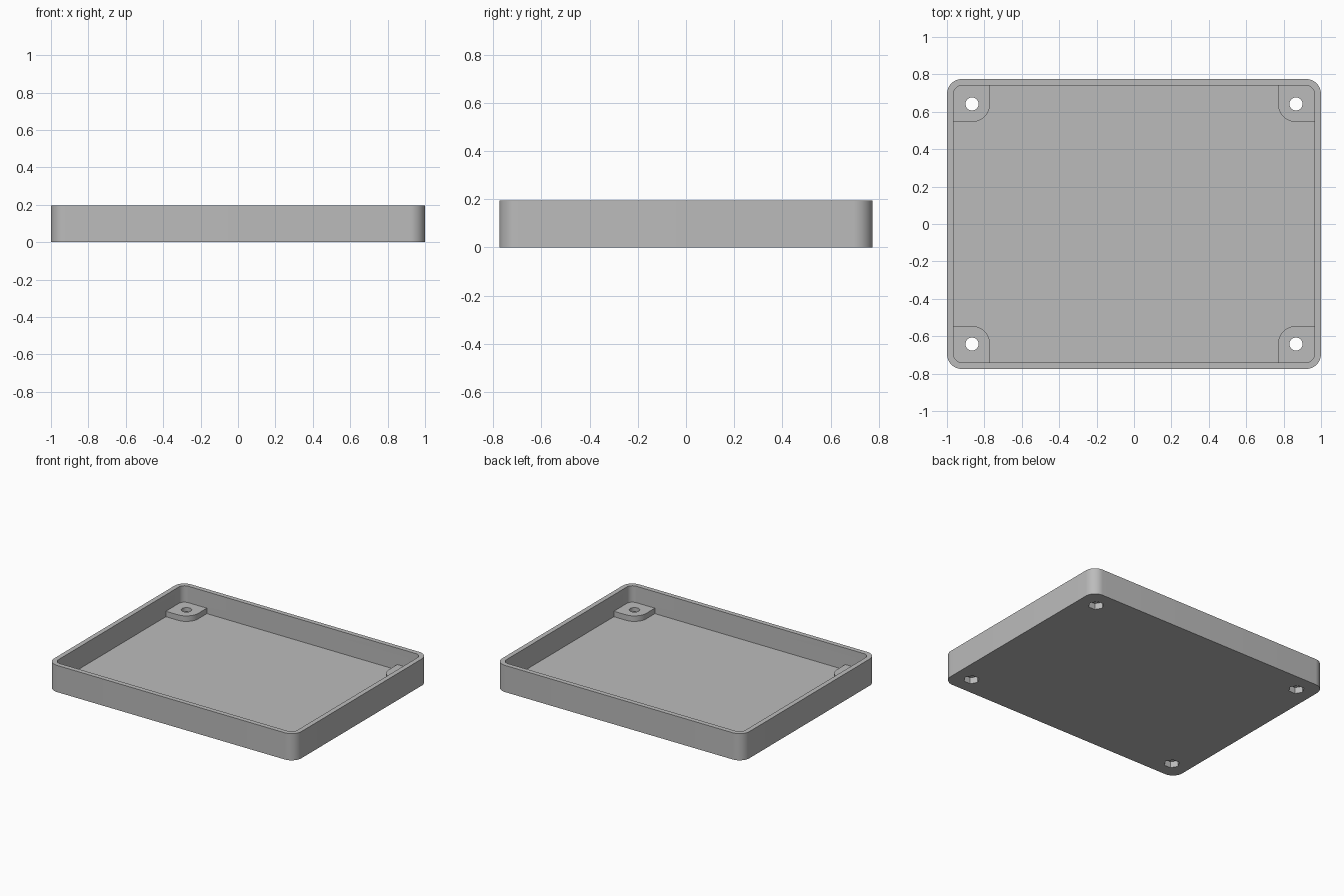
import bpy, bmesh, math
from mathutils import Matrix

cube = bpy.data.objects.get("Cube")
if cube:
    bpy.data.objects.remove(cube, do_unlink=True)

HALF_X, HALF_Y, HEIGHT = 1.0, 0.775, 0.195
WALL, FLOOR, PAD_TOP = 0.035, 0.035, 0.075
HOLE_X, HOLE_Y = 0.866, 0.642

grey = bpy.data.materials.new("plain grey")
grey.use_nodes = True
colour = (0.5, 0.5, 0.5, 1)
grey.diffuse_color = colour
grey.node_tree.nodes["Principled BSDF"].inputs["Base Color"].default_value = colour


def rounded_outline(x0, x1, y0, y1, radii, steps=12):
    """Anticlockwise outline; radii start at the +x +y corner."""
    corners = [(x1, y1, -1, -1), (x0, y1, 1, -1), (x0, y0, 1, 1), (x1, y0, -1, 1)]
    points = []
    for i, ((x, y, sx, sy), r) in enumerate(zip(corners, radii)):
        for k in range(steps + 1 if r else 1):
            a = math.pi / 2 * (i + k / steps)
            points.append((x + sx * r + r * math.cos(a), y + sy * r + r * math.sin(a)))
    return points


def prism(name, outline, z0, z1):
    bm = bmesh.new()
    base = bm.faces.new([bm.verts.new((x, y, z0)) for x, y in outline])
    top = bmesh.ops.extrude_face_region(bm, geom=[base])["geom"]
    bmesh.ops.translate(bm, vec=(0, 0, z1 - z0),
                        verts=[v for v in top if isinstance(v, bmesh.types.BMVert)])
    bmesh.ops.recalc_face_normals(bm, faces=bm.faces)
    mesh = bpy.data.meshes.new(name)
    bm.to_mesh(mesh)
    bm.free()
    mesh.materials.append(grey)
    obj = bpy.data.objects.new(name, mesh)
    bpy.context.collection.objects.link(obj)
    return obj


def combine(target, tool, operation):
    """Apply a boolean and remove the tool."""
    mod = target.modifiers.new(operation, "BOOLEAN")
    mod.operation, mod.object, mod.solver = operation, tool, "EXACT"
    bpy.context.view_layer.objects.active = target
    bpy.ops.object.modifier_apply(modifier=mod.name)
    bpy.data.objects.remove(tool, do_unlink=True)


def ring(x, y, r, sides):
    return [(x + r * math.cos(math.tau * k / sides), y + r * math.sin(math.tau * k / sides))
            for k in range(sides)]


# Shallow open tray with rounded corners
tray = prism("tray", rounded_outline(-HALF_X, HALF_X, -HALF_Y, HALF_Y, [0.08] * 4), 0, HEIGHT)
ix, iy = HALF_X - WALL, HALF_Y - WALL
cavity = prism("cavity_cutter", rounded_outline(-ix, ix, -iy, iy, [0.045] * 4), FLOOR, HEIGHT + 0.1)
combine(tray, cavity, "DIFFERENCE")

for sx in (-1, 1):
    for sy in (-1, 1):
        # Raised corner pad, rounded towards the middle of the tray
        xs = sorted((sx * 0.77, sx * (ix + 0.01)))
        ys = sorted((sy * 0.545, sy * (iy + 0.01)))
        inner = {(-1, -1): 0, (1, -1): 1, (1, 1): 2, (-1, 1): 3}[sx, sy]
        radii = [0.097 if i == inner else 0 for i in range(4)]
        pad = prism("corner_pad", rounded_outline(*xs, *ys, radii), FLOOR - 0.015, PAD_TOP)
        combine(tray, pad, "UNION")
        # Screw hole with a hexagonal nut recess underneath
        hole = prism("hole_cutter", ring(sx * HOLE_X, sy * HOLE_Y, 0.035, 32), -0.1, 0.15)
        combine(tray, hole, "DIFFERENCE")
        recess = prism("nut_cutter", ring(sx * HOLE_X, sy * HOLE_Y, 0.053, 6), -0.1, 0.045)
        combine(tray, recess, "DIFFERENCE")

# Smooth the round corners, keep the hard edges
bpy.ops.object.select_all(action="DESELECT")
tray.select_set(True)
bpy.context.view_layer.objects.active = tray
bpy.ops.object.shade_smooth_by_angle(angle=math.radians(30))
